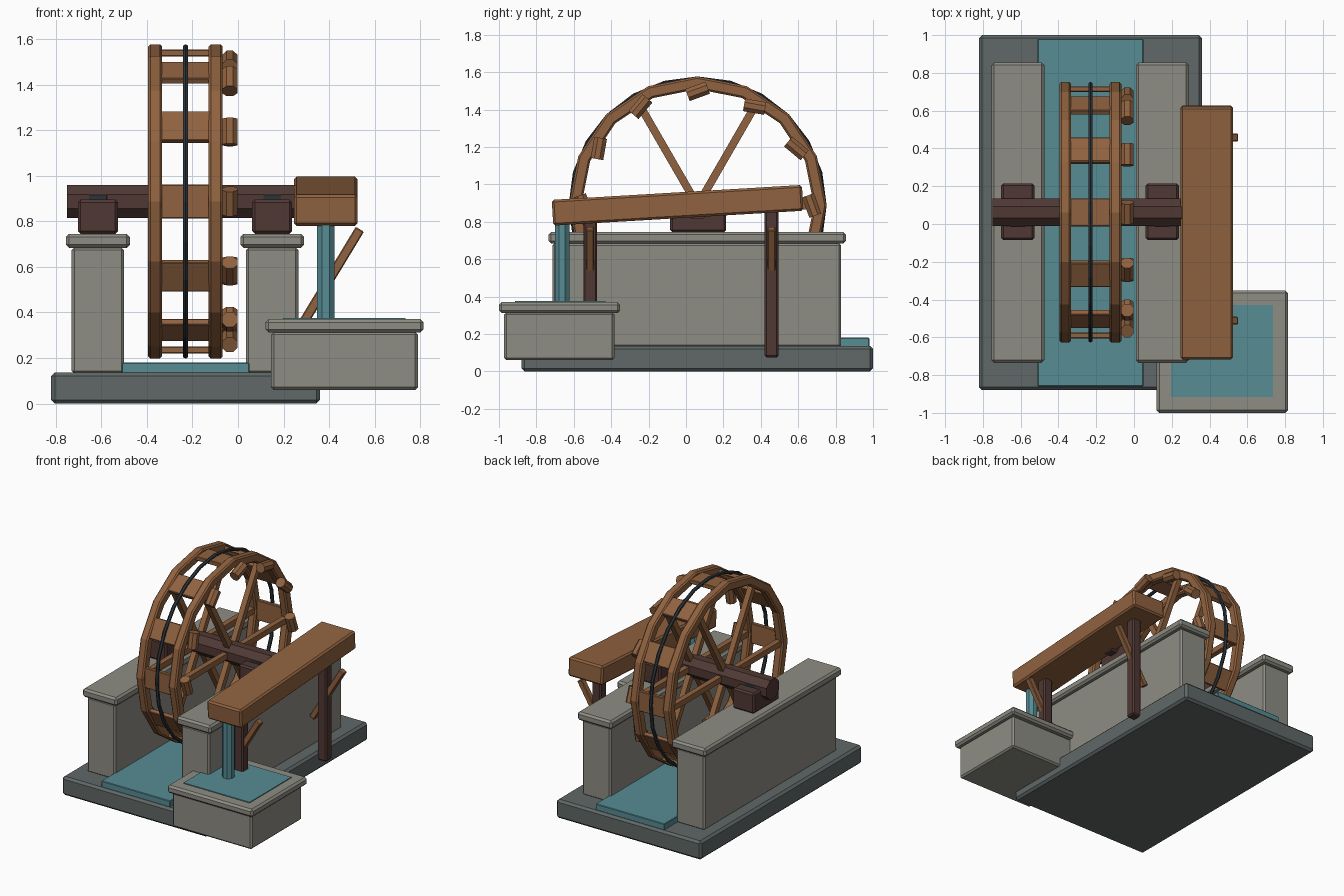
import bpy, bmesh, math
from mathutils import Matrix, Vector

if "Cube" in bpy.data.objects:
    bpy.data.objects.remove(bpy.data.objects["Cube"])


def material(name, rgb):
    m = bpy.data.materials.new(name)
    m.diffuse_color = (*rgb, 1)
    m.use_nodes = True
    m.node_tree.nodes["Principled BSDF"].inputs["Base Color"].default_value = m.diffuse_color
    return m


STONE = material("pale stone", (0.27, 0.265, 0.23))
SLATE = material("slate", (0.115, 0.138, 0.135))
WATER = material("water", (0.093, 0.262, 0.296))
WOOD = material("wood", (0.28, 0.122, 0.05))
DARK = material("dark wood", (0.08, 0.04, 0.034))
IRON = material("iron", (0.026, 0.034, 0.042))

HUB = Vector((-0.23, 0.062, 0.887))


def finish(name, bm, mat, bevel=0.0):
    bmesh.ops.recalc_face_normals(bm, faces=bm.faces)
    me = bpy.data.meshes.new(name)
    bm.to_mesh(me)
    bm.free()
    me.materials.append(mat)
    ob = bpy.data.objects.new(name, me)
    bpy.context.collection.objects.link(ob)
    if bevel:
        mod = ob.modifiers.new("bevel", 'BEVEL')
        mod.width, mod.segments = bevel, 1
        mod.limit_method, mod.angle_limit = 'ANGLE', math.radians(40)
    return ob


def add_box(bm, size, matrix):
    bmesh.ops.create_cube(bm, size=1, matrix=matrix @ Matrix.Diagonal((*size, 1)))


def box(name, x, y, z, mat, bevel=0.012):
    bm = bmesh.new()
    size = (x[1] - x[0], y[1] - y[0], z[1] - z[0])
    centre = (sum(x) / 2, sum(y) / 2, sum(z) / 2)
    add_box(bm, size, Matrix.Translation(centre))
    return finish(name, bm, mat, bevel)


def prism(bm, radius, depth, matrix, sides=8):
    # flat side forward rather than a corner
    turn = Matrix.Rotation(math.pi / sides, 4, 'Z')
    bmesh.ops.create_cone(bm, cap_ends=True, segments=sides, radius1=radius,
                          radius2=radius, depth=depth, matrix=matrix @ turn)


def about_hub(angle, x):
    """Frame at the wheel centre, z pointing outward at the angle."""
    return Matrix.Translation((x, HUB.y, HUB.z)) @ Matrix.Rotation(-angle, 4, 'X')


# Ground slab and water channel
box("base_slab", (-0.82, 0.36), (-0.88, 1.0), (0.0, 0.137), SLATE, 0.016)
box("channel_water", (-0.51, 0.05), (-0.86, 0.98), (0.13, 0.18), WATER, 0.004)

# Two supporting walls with caps, bearings and bearing straps
for side, cx in (("left", -0.615), ("right", 0.15)):
    box(side + "_wall", (cx - 0.115, cx + 0.115), (-0.715, 0.83), (0.13, 0.685), STONE)
    box(side + "_wall_cap", (cx - 0.14, cx + 0.14), (-0.735, 0.855), (0.683, 0.745), STONE, 0.014)
    box(side + "_bearing", (cx - 0.088, cx + 0.088), (-0.085, 0.215), (0.745, 0.895), DARK, 0.012)
    box(side + "_bearing_strap", (cx - 0.042, cx + 0.042), (-0.012, 0.136), (0.89, 0.92), IRON, 0.004)

# Axle
bm = bmesh.new()
prism(bm, 0.079, 1.04, Matrix.Translation(HUB) @ Matrix.Rotation(math.pi / 2, 4, 'Y'))
finish("axle", bm, DARK)

# Wheel rims: sixteen-sided rings
for side, cx in (("left", -0.364), ("right", -0.098)):
    bm = bmesh.new()
    rings = []
    for k in range(16):
        a = math.tau * k / 16
        m = about_hub(a, cx)
        rings.append([bm.verts.new(m @ Vector((dx, 0, r)))
                      for dx, r in ((-0.031, 0.622), (0.031, 0.622), (0.031, 0.69), (-0.031, 0.69))])
    for k in range(16):
        p, q = rings[k], rings[(k + 1) % 16]
        for i in range(4):
            j = (i + 1) % 4
            bm.faces.new((p[i], p[j], q[j], q[i]))
    finish(side + "_rim", bm, WOOD, 0.01)

    # Six spokes for each rim
    bm = bmesh.new()
    for k in range(6):
        m = about_hub(math.radians(30 + 60 * k), cx)
        add_box(bm, (0.04, 0.042, 0.59), m @ Matrix.Translation((0, 0, 0.345)))
    finish(side + "_spokes", bm, WOOD)

# Twelve paddle boards between the rims, twelve buckets on the outer side
boards, buckets = bmesh.new(), bmesh.new()
for k in range(12):
    a = math.radians(30 * k)
    add_box(boards, (0.27, 0.148, 0.03), about_hub(a, HUB.x) @ Matrix.Translation((0, 0, 0.652)))
    m = about_hub(a, -0.036) @ Matrix.Translation((0, 0, 0.61))
    prism(buckets, 0.037, 0.115, m @ Matrix.Rotation(math.radians(-70), 4, 'X'))
finish("paddle_boards", boards, WOOD, 0.004)
finish("buckets", buckets, WOOD)

# Iron band around the wheel
bpy.ops.mesh.primitive_torus_add(major_segments=24, minor_segments=6, major_radius=0.677,
                                 minor_radius=0.013, location=HUB,
                                 rotation=(0, math.pi / 2, 0))
band = bpy.context.object
band.name = "iron_band"
band.data.materials.append(IRON)

# Sloping flume beam
bm = bmesh.new()
add_box(bm, (0.28, 1.34, 0.138), Matrix.Translation((0.385, -0.045, 0.888))
        @ Matrix.Rotation(math.radians(3.4), 4, 'X'))
finish("flume_beam", bm, WOOD, 0.012)

# Posts with slanted braces under the beam
for end, cy, top in (("front", -0.512, 0.82), ("rear", 0.458, 0.88)):
    box(end + "_post", (0.348, 0.423), (cy - 0.037, cy + 0.037), (0.075, top), DARK, 0.01)
    bm = bmesh.new()
    lo, hi = Vector((0.29, cy, 0.36)), Vector((0.535, cy, 0.765))
    turn = (hi - lo).to_track_quat('Z', 'Y').to_matrix().to_4x4()
    add_box(bm, (0.042, 0.042, (hi - lo).length), Matrix.Translation((lo + hi) / 2) @ turn)
    finish(end + "_brace", bm, WOOD, 0.005)

# Falling water
bm = bmesh.new()
prism(bm, 0.042, 0.45, Matrix.Translation((0.385, -0.662, 0.59)))
finish("falling_water", bm, WATER)

# Catch basin
box("basin", (0.145, 0.79), (-0.972, -0.383), (0.06, 0.315), STONE)
box("basin_rim", (0.12, 0.815), (-1.0, -0.352), (0.312, 0.37), STONE, 0.014)
box("basin_water", (0.197, 0.735), (-0.915, -0.43), (0.368, 0.376), WATER, 0)
